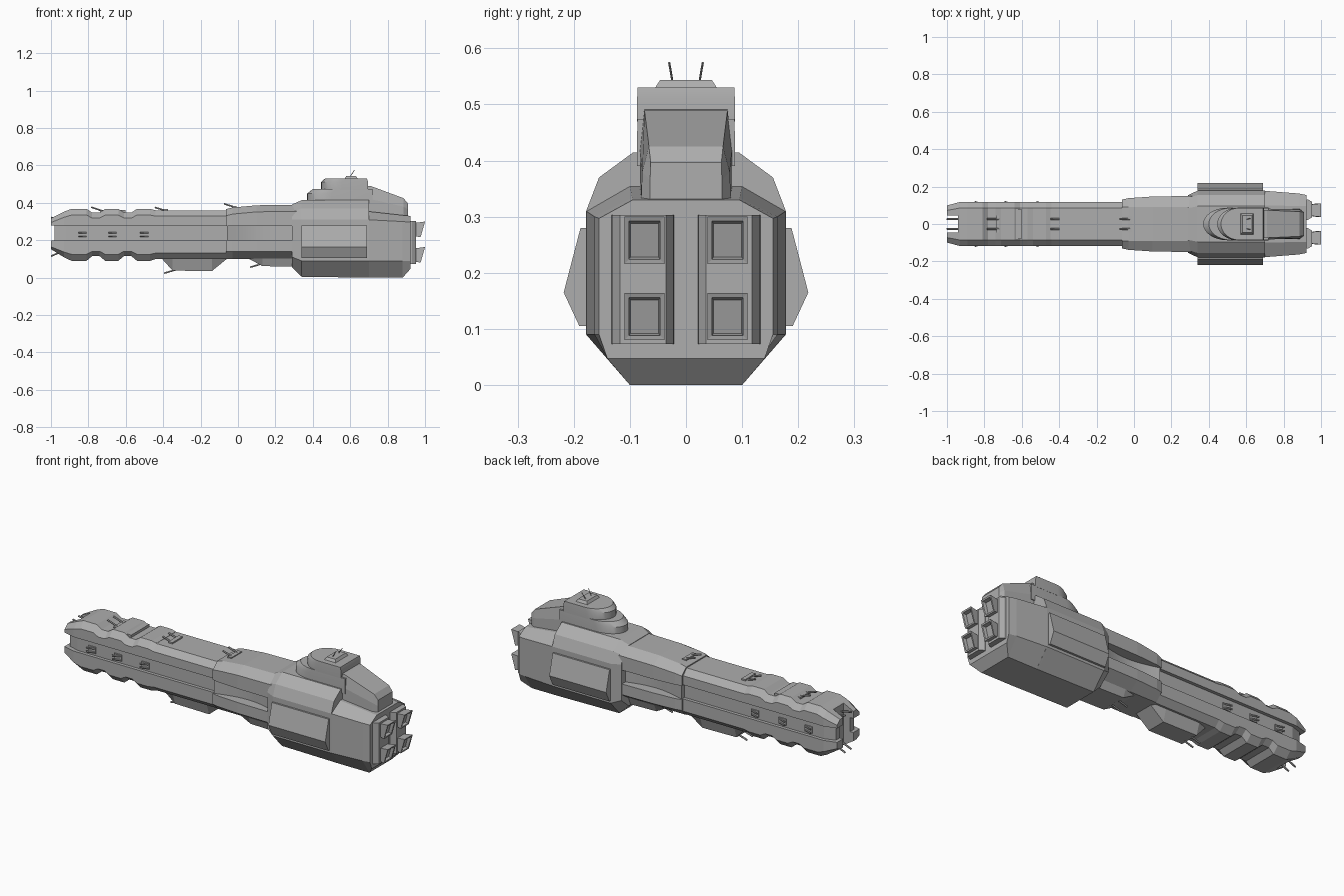
import bpy, bmesh, math
from mathutils import Vector

if "Cube" in bpy.data.objects:
    bpy.data.objects.remove(bpy.data.objects["Cube"], do_unlink=True)

grey = bpy.data.materials.new("hull_grey")
grey.use_nodes = True
GREY = (0.42, 0.42, 0.42, 1)
grey.diffuse_color = GREY
grey.node_tree.nodes["Principled BSDF"].inputs["Base Color"].default_value = GREY


def skin(name, rings, smooth=False):
    """Join equal-sized rings of points into a closed solid."""
    bm = bmesh.new()
    loops = [[bm.verts.new(p) for p in ring] for ring in rings]
    n = len(loops[0])
    for a, b in zip(loops, loops[1:]):
        for i in range(n):
            j = (i + 1) % n
            bm.faces.new((a[i], a[j], b[j], b[i]))
    bm.faces.new(loops[0])
    bm.faces.new(loops[-1])
    bmesh.ops.recalc_face_normals(bm, faces=bm.faces)
    mesh = bpy.data.meshes.new(name)
    bm.to_mesh(mesh)
    bm.free()
    mesh.materials.append(grey)
    obj = bpy.data.objects.new(name, mesh)
    bpy.context.collection.objects.link(obj)
    if smooth:
        bpy.ops.object.select_all(action='DESELECT')
        obj.select_set(True)
        bpy.context.view_layer.objects.active = obj
        bpy.ops.object.shade_smooth_by_angle(angle=math.radians(35))
    return obj


def hull(name, stations, smooth=False):
    """Loft symmetric cross-sections; each station is x and a half profile of (y, z)."""
    rings = []
    for x, half in stations:
        rings.append([(x, y, z) for y, z in half] + [(x, -y, z) for y, z in reversed(half)])
    return skin(name, rings, smooth)


def box(name, x, y, z):
    ring = [(y[0], z[0]), (y[1], z[0]), (y[1], z[1]), (y[0], z[1])]
    return skin(name, [[(px, a, b) for a, b in ring] for px in x])


def rod(name, a, b, r=0.005):
    a, b = Vector(a), Vector(b)
    turn = (b - a).to_track_quat('Z', 'Y')
    ring = [turn @ Vector((r * math.cos(t), r * math.sin(t), 0))
            for t in (k * math.pi / 3 for k in range(6))]
    return skin(name, [[p + end for p in ring] for end in (a, b)])


# Forward hull: upper and lower halves with raised ribs
ribs = [(-1, -0.05, 0.84), (-0.93, -0.015, 1), (-0.89, 0, 1), (-0.81, 0, 1), (-0.78, -0.02, 1),
        (-0.74, -0.02, 1), (-0.71, 0, 1), (-0.64, 0, 1), (-0.61, -0.02, 1), (-0.57, -0.02, 1),
        (-0.54, 0, 1), (-0.47, 0, 1), (-0.44, -0.008, 1), (-0.05, -0.008, 1)]
upper = hull("upper_bow", [(x, [(0.118 * w, 0.278), (0.118 * w, 0.335 + d * 0.8),
                                (0.086 * w, 0.368 + d)]) for x, d, w in ribs])
lower = hull("lower_bow", [(x, [(0.086 * w, 0.09 - d * 1.25), (0.118 * w, 0.125 - d * 0.8),
                                (0.118 * w, 0.2)]) for x, d, w in ribs])
core = hull("bow_core", [(-0.98, [(0.08, 0.19), (0.08, 0.29)]), (-0.92, [(0.1, 0.19), (0.1, 0.29)]),
                         (-0.05, [(0.1, 0.19), (0.1, 0.29)])])

# Open slot through the nose
cutter = box("nose_cutter", (-1.1, -0.94), (-0.045, 0.045), (0, 0.5))
cutter.hide_render = True
for part in (upper, lower, core):
    mod = part.modifiers.new("slot", 'BOOLEAN')
    mod.operation, mod.solver, mod.object = 'DIFFERENCE', 'EXACT', cutter
    bpy.context.view_layer.objects.active = part
    bpy.ops.object.modifier_apply(modifier="slot")
bpy.data.objects.remove(cutter, do_unlink=True)

# Raised cross straps on the bow
for x in (-0.62, -0.46):
    box("deck_strap", (x - 0.018, x + 0.018), (-0.08, 0.08), (0.33, 0.362))

# Keel pod
hull("keel_pod", [(x, [(0.055, z), (0.08, 0.115)]) for x, z in
                  ((-0.41, 0.105), (-0.35, 0.038), (-0.14, 0.035), (-0.06, 0.1))])

# Neck with a scooped groove along each side
neck = [(-0.065, 0.13, 0.366), (-0.03, 0.138, 0.375), (0.1, 0.147, 0.387), (0.32, 0.15, 0.39)]
hull("neck_upper", [(x, [(w, 0.277), (w, t - 0.035), (0.09, t)]) for x, w, t in neck])
hull("neck_lower", [(x, [(0.09, 0.1), (w, 0.14), (w, 0.2)]) for x, w, t in neck])
scoop = [(-0.06 + 0.37 * k / 12, 0.125 - 0.035 * math.sin(math.pi * k / 12)) for k in range(13)]
hull("neck_core", [(x, [(w, 0.19), (w, 0.285)]) for x, w in scoop], smooth=True)
hull("neck_belly", [(x, [(0.075, z), (0.1, 0.12)]) for x, z in
                    ((0.06, 0.1), (0.13, 0.062), (0.32, 0.058))])

# Main hull with raised shoulders, then the tapered stern
hull("main_hull", [
    (0.29, [(0.09, 0.055), (0.155, 0.11), (0.155, 0.31), (0.14, 0.355), (0.085, 0.392)]),
    (0.34, [(0.1, 0.005), (0.178, 0.09), (0.178, 0.31), (0.155, 0.37), (0.095, 0.414)]),
    (0.7, [(0.1, 0), (0.178, 0.09), (0.178, 0.31), (0.155, 0.37), (0.095, 0.414)])])
hull("stern", [
    (0.69, [(0.1, 0), (0.178, 0.09), (0.178, 0.31), (0.1, 0.355)]),
    (0.88, [(0.1, 0), (0.163, 0.09), (0.163, 0.3), (0.096, 0.334)]),
    (0.922, [(0.14, 0.047), (0.155, 0.09), (0.155, 0.297), (0.095, 0.33)])])

# Armour panels on both flanks
for s in (1, -1):
    section = [(0.16, 0.105), (0.19, 0.105), (0.218, 0.165), (0.188, 0.28), (0.16, 0.28)]
    skin("side_panel", [[(x, s * y, z) for y, z in section] for x in (0.34, 0.69)])


# Rounded bridge tiers: each ring has a height, nose x, nose length, half width and rear x
def tier(name, rings):
    loops = []
    for z, nose, length, w, rear in rings:
        arc = [math.pi * (k / 16 - 0.5) for k in range(17)]
        loops.append([(nose + length * (1 - math.cos(t)), w * math.sin(t), z) for t in arc]
                     + [(rear, w, z), (rear, -w, z)])
    return skin(name, loops, smooth=True)


tier("bridge_base", [(0.39, 0.37, 0.13, 0.087, 0.72), (0.45, 0.37, 0.13, 0.087, 0.72),
                     (0.474, 0.4, 0.12, 0.086, 0.72)])
tier("bridge_deck", [(0.47, 0.445, 0.11, 0.087, 0.695), (0.512, 0.445, 0.11, 0.087, 0.695),
                     (0.53, 0.465, 0.1, 0.086, 0.69)])
hull("bridge_tail", [
    (0.69, [(0.082, 0.33), (0.082, 0.42), (0.074, 0.492)]),
    (0.71, [(0.082, 0.33), (0.082, 0.42), (0.074, 0.49)]),
    (0.885, [(0.08, 0.33), (0.078, 0.38), (0.066, 0.425)]),
    (0.908, [(0.064, 0.33), (0.064, 0.365), (0.063, 0.397)])])

# Roof sensor with two aerials
skin("roof_sensor", [[(0.605 + a * l, b * w, z) for a, b in ((-1, -1), (1, -1), (1, 1), (-1, 1))]
                     for z, l, w in ((0.525, 0.038, 0.058), (0.544, 0.026, 0.046))])
for s in (1, -1):
    rod("aerial", (0.6, s * 0.024, 0.54), (0.622, s * 0.03, 0.575), 0.002)

# Engine mounts and slanted recessed nozzles
for s in (1, -1):
    skin("engine_mount", [[(x, s * (0.077 + a * w), z) for a, z in
                           ((-1, 0.073), (1, 0.073), (1, 0.303), (-1, 0.303))]
                          for x, w in ((0.91, 0.056), (0.93, 0.055), (0.952, 0.041))])
    for zc in (0.122, 0.258):
        def ring(x, lean, w, h):
            return [(x + b * lean, s * (0.074 + a * w), zc + b * h)
                    for a, b in ((-1, -1), (1, -1), (1, 1), (-1, 1))]
        skin("engine_nozzle", [ring(0.94, 0, 0.03, 0.034), ring(0.988, 0.012, 0.036, 0.042),
                               ring(0.987, 0.01, 0.028, 0.034), ring(0.97, 0.008, 0.025, 0.03)])

# Twin guns on the deck, nose and belly: tip and breech as (x, z)
guns = [((-1, 0.322), (-0.93, 0.308)), ((-1, 0.115), (-0.93, 0.145)),
        ((-0.785, 0.377), (-0.72, 0.355)), ((-0.445, 0.376), (-0.38, 0.356)),
        ((-0.075, 0.395), (-0.01, 0.375)), ((-0.395, 0.024), (-0.33, 0.043)),
        ((0.065, 0.056), (0.13, 0.075))]
for tip, breech in guns:
    for s in (1, -1):
        rod("gun", (tip[0], s * 0.026, tip[1]), (breech[0], s * 0.026, breech[1]))
for x, z in ((-0.725, 0.35), (-0.385, 0.358), (-0.02, 0.372)):
    box("gun_base", (x - 0.012, x + 0.012), (-0.045, 0.045), (z - 0.02, z + 0.01))

# Side gun pairs set in the bow groove
for x in (-0.83, -0.67, -0.5):
    for s in (1, -1):
        box("gun_port", (x - 0.02, x + 0.025), sorted((s * 0.09, s * 0.106)), (0.212, 0.248))
        for z in (0.22, 0.24):
            rod("side_gun", (x + 0.02, s * 0.105, z), (x - 0.022, s * 0.12, z), 0.004)
